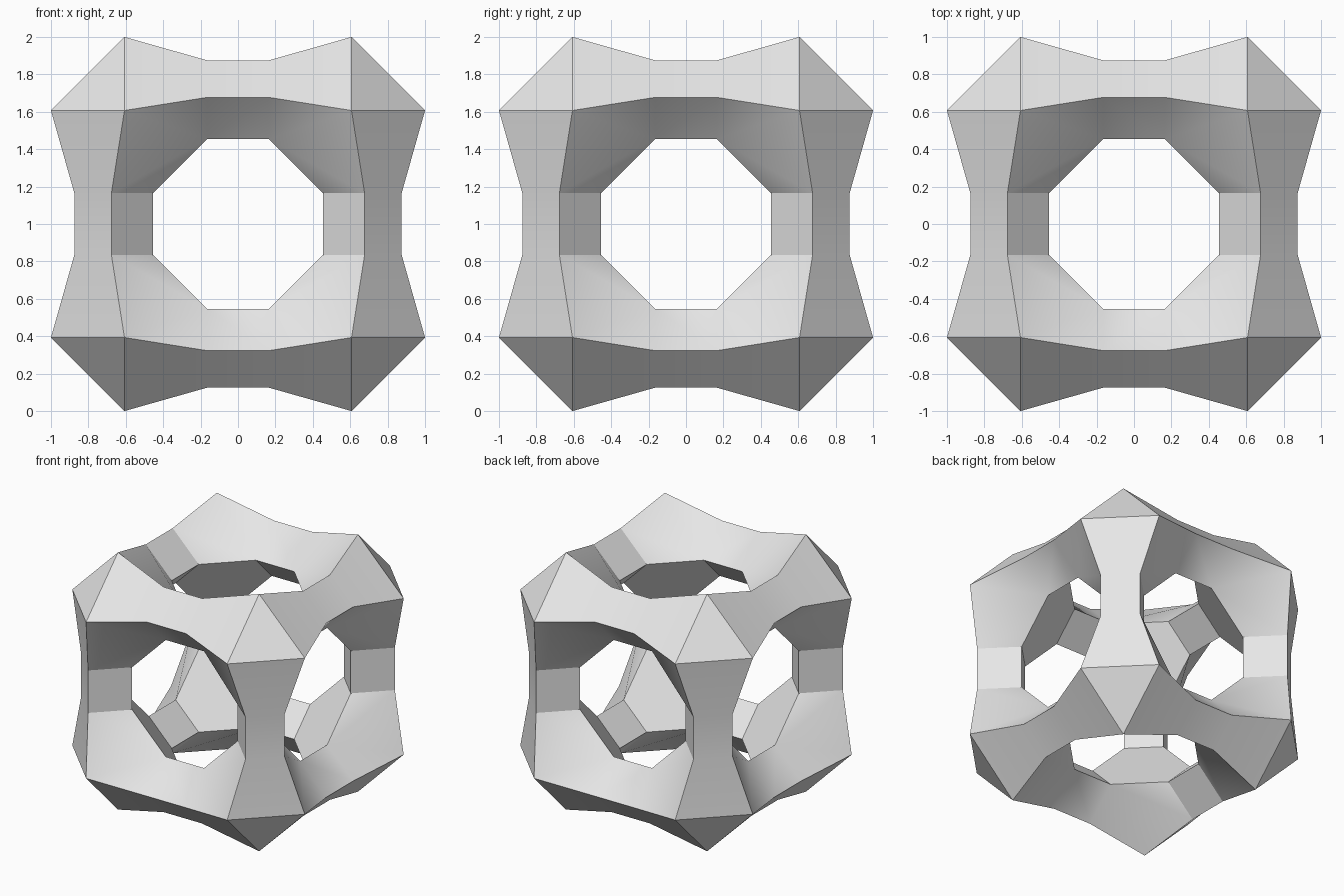
import bpy
import bmesh
import math
from itertools import product
from mathutils import Vector

old = bpy.data.objects.get("Cube")
if old:
    bpy.data.objects.remove(old, do_unlink=True)

TIP = 0.607              # corner triangle: permutations of (TIP, TIP, 1)
WAIST = 0.165            # half length of the straight middle of each bar
OUT_A, OUT_B = 0.875, 0.677   # outer edge of the bar section
IN_A, IN_B = 0.652, 0.454     # inner edge of the bar section

grey = bpy.data.materials.new("light grey")
grey.use_nodes = True
grey.diffuse_color = (0.8, 0.8, 0.8, 1)
grey.node_tree.nodes["Principled BSDF"].inputs["Base Color"].default_value = (0.8, 0.8, 0.8, 1)

bm = bmesh.new()
cache = {}


def vert(signs, far, mid, a, b, c):
    """Shared vertex with size a on axis far, b on axis mid and c on the third axis."""
    p = [0, 0, 0]
    p[far], p[mid], p[3 - far - mid] = a, b, c
    key = tuple(round(s * v, 4) for s, v in zip(signs, p))
    if key not in cache:
        cache[key] = bm.verts.new(Vector(key) + Vector((0, 0, 1)))
    return cache[key]


def tip(signs, far):
    return vert(signs, far, (far + 1) % 3, 1, TIP, TIP)


def outer(signs, far, mid):
    return vert(signs, far, mid, OUT_A, OUT_B, WAIST)


def inner(signs, far, mid):
    return vert(signs, far, mid, IN_A, IN_B, WAIST)


# Eight corner hubs
for s in product((-1, 1), repeat=3):
    # outside triangle and inside hexagon
    bm.faces.new([tip(s, k) for k in range(3)])
    bm.faces.new([inner(s, f, m) for f, m in ((0, 1), (1, 0), (1, 2), (2, 1), (2, 0), (0, 2))])
    for k in range(3):
        i, j = [n for n in range(3) if n != k]
        # flared outer face running towards the bar along axis k
        bm.faces.new([tip(s, i), tip(s, j), outer(s, j, i), outer(s, i, j)])
        # wall of the opening on side k, fanned from one inner point
        a = inner(s, k, j)
        rim = [outer(s, k, j), tip(s, k), outer(s, k, i), inner(s, k, i)]
        for p, q in zip(rim, rim[1:]):
            bm.faces.new([a, p, q])

# Twelve straight bar middles
for k in range(3):
    i, j = [n for n in range(3) if n != k]
    for si, sj in product((-1, 1), repeat=2):
        rings = []
        for sk in (-1, 1):
            s = [0, 0, 0]
            s[i], s[j], s[k] = si, sj, sk
            rings.append([outer(s, i, j), outer(s, j, i), inner(s, j, i), inner(s, i, j)])
        lo, hi = rings
        for n in range(4):
            m = (n + 1) % 4
            bm.faces.new([lo[n], lo[m], hi[m], hi[n]])

bmesh.ops.recalc_face_normals(bm, faces=bm.faces[:])
mesh = bpy.data.meshes.new("open_cube_frame")
bm.to_mesh(mesh)
bm.free()
mesh.materials.append(grey)

frame = bpy.data.objects.new("open_cube_frame", mesh)
bpy.context.collection.objects.link(frame)
bpy.ops.object.select_all(action='DESELECT')
frame.select_set(True)
bpy.context.view_layer.objects.active = frame
bpy.ops.object.shade_smooth_by_angle(angle=math.radians(30))
